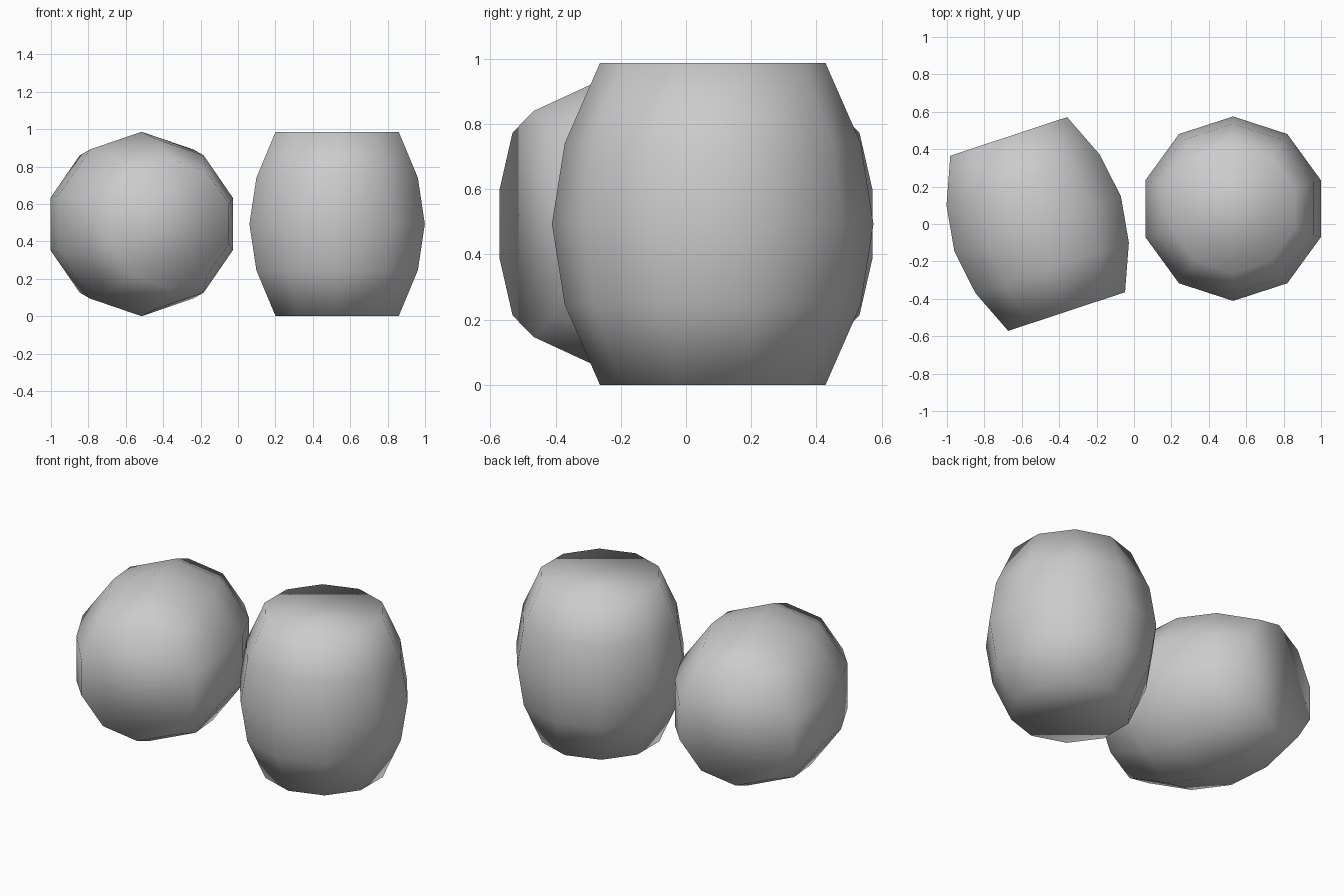
import bpy, bmesh
from math import pi, cos, sin, radians
from mathutils import Matrix

if "Cube" in bpy.data.objects:
    bpy.data.objects.remove(bpy.data.objects["Cube"])

SIDES = 10
# barrel profile: (radius, height from centre)
PROFILE = [(0.346, -0.493), (0.454, -0.247), (0.493, 0), (0.454, 0.247), (0.346, 0.493)]


def barrel(name, matrix):
    """Closed, bulging ten-sided barrel with fully smooth shading."""
    bm = bmesh.new()
    rings = []
    for r, z in PROFILE:
        angles = [pi / 2 + 2 * pi * i / SIDES for i in range(SIDES)]
        rings.append([bm.verts.new((r * cos(a), r * sin(a), z)) for a in angles])
    # side staves
    for low, high in zip(rings, rings[1:]):
        for i in range(SIDES):
            j = (i + 1) % SIDES
            bm.faces.new((low[i], low[j], high[j], high[i]))
    # flat end caps
    bm.faces.new(rings[0][::-1])
    bm.faces.new(rings[-1])
    for f in bm.faces:
        f.smooth = True
    bm.transform(matrix)
    mesh = bpy.data.meshes.new(name)
    bm.to_mesh(mesh)
    bm.free()
    obj = bpy.data.objects.new(name, mesh)
    bpy.context.collection.objects.link(obj)
    return obj


# standing barrel on the right
barrel("upright_barrel", Matrix.Translation((0.53, 0.082, 0.493)))

# barrel lying on its side on the left, turned slightly
barrel("lying_barrel", Matrix.Translation((-0.515, 0, 0.493))
       @ Matrix.Rotation(radians(18.3), 4, 'Z')
       @ Matrix.Rotation(radians(90), 4, 'X'))
